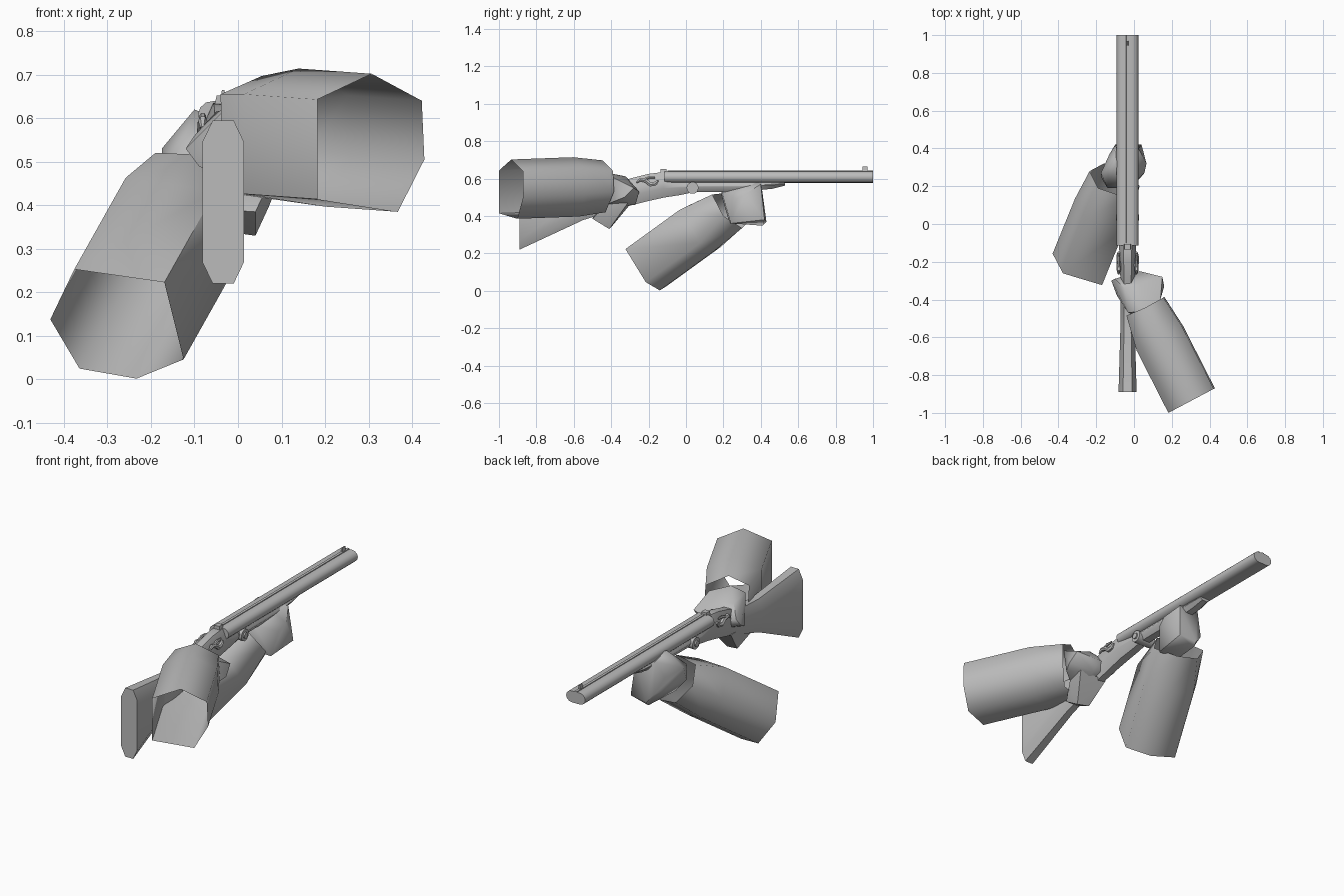
import bpy, bmesh, math
from mathutils import Vector

if "Cube" in bpy.data.objects:
    bpy.data.objects.remove(bpy.data.objects["Cube"])

grey = bpy.data.materials.new("plain_grey")
grey.diffuse_color = (0.5, 0.5, 0.5, 1)
grey.use_nodes = True
grey.node_tree.nodes["Principled BSDF"].inputs["Base Color"].default_value = grey.diffuse_color
CX = -0.034  # centre line of the gun


def finish(name, bm, angle=40):
    me = bpy.data.meshes.new(name)
    bmesh.ops.recalc_face_normals(bm, faces=bm.faces)
    bm.to_mesh(me)
    bm.free()
    me.materials.append(grey)
    ob = bpy.data.objects.new(name, me)
    bpy.context.collection.objects.link(ob)
    bpy.ops.object.select_all(action='DESELECT')
    ob.select_set(True)
    bpy.context.view_layer.objects.active = ob
    bpy.ops.object.shade_smooth_by_angle(angle=math.radians(angle))
    return ob


def loft(name, rings, caps=True, angle=40):
    bm = bmesh.new()
    rows = [[bm.verts.new(p) for p in r] for r in rings]
    n = len(rows[0])
    for a, b in zip(rows, rows[1:]):
        for i in range(n):
            j = (i + 1) % n
            bm.faces.new((a[i], a[j], b[j], b[i]))
    if caps:
        bm.faces.new(rows[0])
        bm.faces.new(rows[-1])
    return finish(name, bm, angle)


def hull(name, pts, angle=50):
    bm = bmesh.new()
    for p in pts:
        bm.verts.new(p)
    res = bmesh.ops.convex_hull(bm, input=bm.verts)
    loose = [v for v in bm.verts if not v.link_faces]
    bmesh.ops.delete(bm, geom=loose, context='VERTS')
    return finish(name, bm, angle)


def octagon(y, w, top, bot):
    # eight-sided section with chamfered corners, flat to the y axis
    c = min(0.45 * (top - bot), 0.05)
    u = w * 0.5
    return [(CX + x, y, z) for x, z in (
        (-u, top), (u, top), (w, top - c), (w, bot + c),
        (u, bot), (-u, bot), (-w, bot + c), (-w, top - c))]


def cylinder_x(name, x0, x1, y, z, r, n=14):
    ring = [(y + r * math.cos(t * math.tau / n), z + r * math.sin(t * math.tau / n)) for t in range(n)]
    return loft(name, [[(x, a, b) for a, b in ring] for x in (x0, x1)])


def tube(name, pts, radii, n=6):
    # bent tube in the y-z plane
    rings = []
    for i, p in enumerate(pts):
        d = (Vector(pts[min(i + 1, len(pts) - 1)]) - Vector(pts[max(i - 1, 0)])).normalized()
        s = Vector((1, 0, 0))
        u = d.cross(s)
        rings.append([Vector(p) + radii[i] * (s * math.cos(k * math.tau / n) + u * math.sin(k * math.tau / n))
                      for k in range(n)])
    return loft(name, rings)


# paired barrels with a raised rib
half = [(0.058, 0.0), (0.053, 0.016), (0.040, 0.028), (0.024, 0.031)]
prof = half + [(-x, z) for x, z in reversed(half)]
prof += [(x, -z) for x, z in half[::-1] for x in (-x,)][::-1][1:] + [(x, -z) for x, z in half[:0:-1]]
loft("barrels", [[(CX + x, y, 0.608 + z) for x, z in prof] for y in (-0.115, 1.0)])
loft("barrel_rib", [[(CX + x, y, z) for x, z in ((-.009, .63), (.009, .63), (.007, .643), (-.007, .643))]
                    for y in (-0.1, 1.0)])

# sights
loft("front_sight", [[(CX + x * s, y, z) for x, y in ((-1, .945), (1, .945), (1, .97), (-1, .97))]
                     for z, s in ((.638, .006), (.665, .003))])
loft("rear_sight", [[(CX + x * s, y, z) for x, y in ((-1, -.135), (1, -.135), (1, -.105), (-1, -.105))]
                    for z, s in ((.62, .022), (.652, .015))])

# receiver, grip and butt in one sweep
loft("stock", [octagon(*s) for s in (
    (.03, .040, .59, .525), (-.03, .042, .60, .512), (-.12, .045, .635, .498),
    (-.2, .041, .625, .48), (-.3, .038, .60, .455), (-.4, .036, .565, .425),
    (-.55, .038, .56, .378), (-.89, .048, .595, .22))])
loft("fore_end", [octagon(*s) for s in (
    (0, .042, .59, .528), (.3, .042, .59, .53), (.46, .04, .59, .545), (.53, .03, .585, .562))])

# side pin, with a raised ring and a hub on both ends
cylinder_x("side_pin", CX - .052, CX + .052, .035, .55, .032)
cylinder_x("side_pin_hub", CX - .06, CX + .06, .035, .55, .016)

# hammers and lock plates on both sides
for side, s in (("left", -1), ("right", 1)):
    x = CX + s * .047
    tube(side + "_hammer", [(x, -.265, .578), (x, -.245, .594), (x, -.215, .588), (x, -.19, .568),
                            (x, -.165, .572), (x, -.15, .59)], [.005, .011, .012, .013, .012, .006])
    tube(side + "_hammer_spur", [(x, -.235, .59), (x, -.20, .605), (x, -.165, .606)], [.008, .008, .005])

# right sleeve: open hexagonal tube narrowing to the cuff
back = [(x, -1 + (x - .182) * .53, z) for x, z in (
    (.182, .643), (.307, .702), (.422, .64), (.428, .505), (.367, .385), (.182, .414))]
mid = [(x - .168, y + .33, z + .012) for x, y, z in back]
cuff = [(-.04, -.485, .655), (.055, -.445, .697), (.155, -.39, .64),
        (.16, -.385, .53), (.11, -.43, .42), (-.035, -.485, .43)]
loft("right_sleeve", [back, mid, cuff], caps=False, angle=80)

# right hand around the grip
hull("right_hand", [(-.03, -.47, .62), (.05, -.46, .64), (.14, -.40, .61), (.14, -.38, .48), (0, -.48, .44),
                    (-.12, -.30, .53), (-.05, -.34, .615), (.03, -.32, .61), (.03, -.25, .53), (.15, -.28, .55),
                    (.16, -.33, .50), (.05, -.27, .46), (-.09, -.38, .49), (-.10, -.29, .56)])
hull("right_fingers", [(.07, -.42, .395), (.04, -.41, .33), (-.03, -.40, .34), (.04, -.50, .385),
                       (-.04, -.50, .39), (.10, -.31, .47), (-.06, -.30, .46), (.08, -.42, .47), (-.06, -.44, .46)])

# left sleeve: open end square to the forearm direction
back = [(x, (-.18 - .313 * x - .552 * z) / .773, z) for x, z in (
    (-.376, .253), (-.169, .223), (-.125, .046), (-.233, .002), (-.364, .025), (-.431, .138))]
mid = [(x + .118, y + .29, z + .21) for x, y, z in back]
cuff = [(-.19, .19, .52), (-.04, .14, .515), (.03, .20, .40),
        (-.04, .30, .335), (-.16, .32, .355), (-.235, .28, .45)]
loft("left_sleeve", [back, mid, cuff], caps=False, angle=80)

# left hand under the fore end, thumb side up the left of the barrels
hull("left_hand", [(-.175, .27, .53), (-.13, .37, .50), (-.10, .31, .62), (-.093, .40, .59), (-.10, .42, .42),
                   (.024, .40, .57), (.066, .32, .52), (.055, .27, .49), (.04, .42, .38), (-.06, .43, .37),
                   (-.06, .41, .348), (.03, .24, .36), (-.10, .23, .37), (-.17, .24, .45),
                   (-.03, .19, .53), (-.14, .19, .51)])
